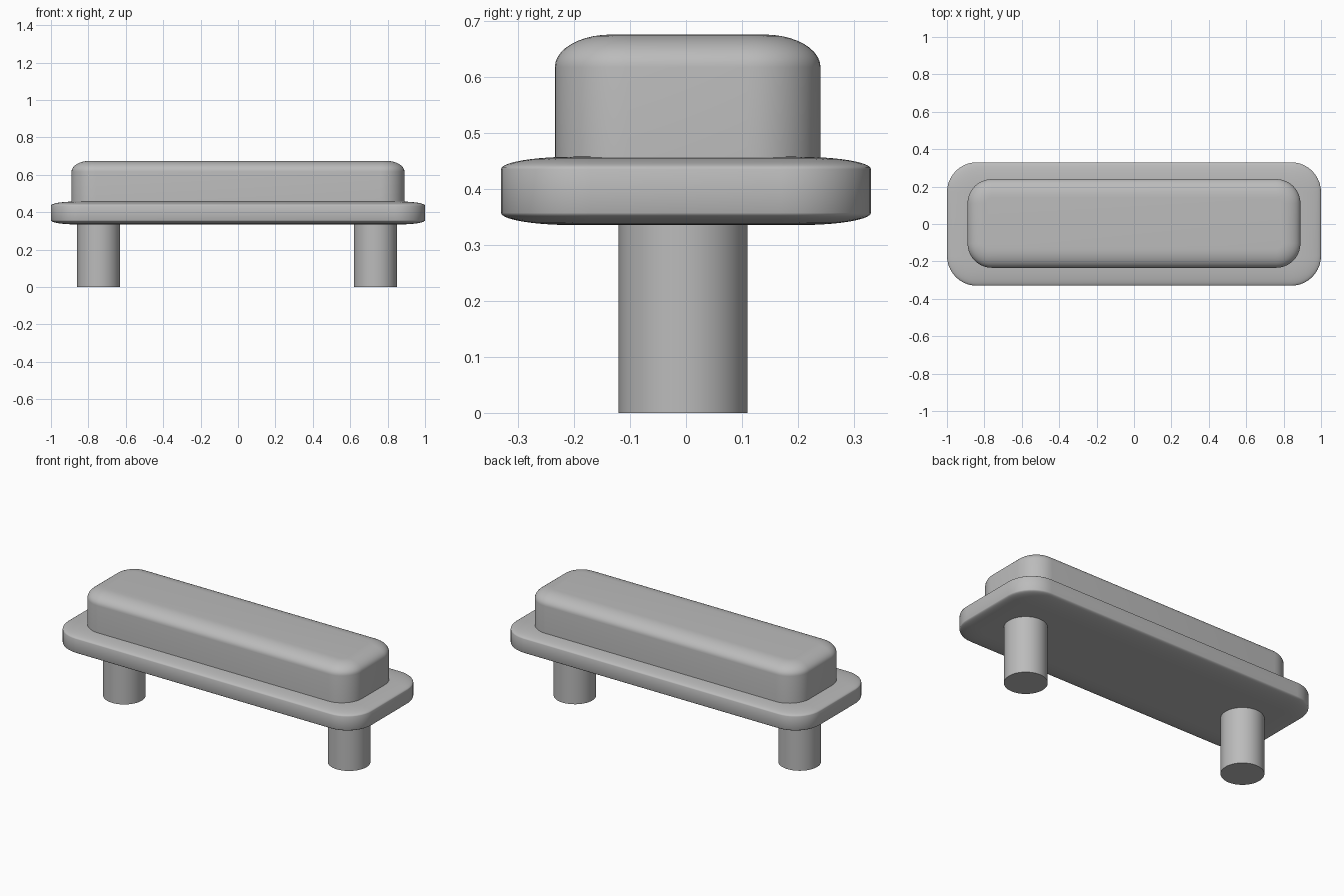
import bpy, bmesh
from math import sin, cos, pi, radians

cube = bpy.data.objects.get("Cube")
if cube:
    bpy.data.objects.remove(cube)

grey = bpy.data.materials.new("light_grey")
grey.use_nodes = True
grey.diffuse_color = (0.5, 0.5, 0.5, 1)
grey.node_tree.nodes["Principled BSDF"].inputs["Base Color"].default_value = (0.5, 0.5, 0.5, 1)


def finish(obj, name):
    obj.name = obj.data.name = name
    obj.data.materials.append(grey)
    bpy.ops.object.select_all(action='DESELECT')
    obj.select_set(True)
    bpy.context.view_layer.objects.active = obj
    bpy.ops.object.shade_smooth_by_angle(angle=radians(35))


def outline(hx, hy, r, steps=10):
    """Rounded rectangle, counter-clockwise."""
    corners = [(1, 1), (-1, 1), (-1, -1), (1, -1)]
    return [(sx * (hx - r) + r * cos(a), sy * (hy - r) + r * sin(a))
            for k, (sx, sy) in enumerate(corners)
            for a in [(k + i / steps) * pi / 2 for i in range(steps + 1)]]


def slab(name, hx, hy, r, profile, cy=0):
    """Stack inset outlines along a profile of (inset, z)."""
    bm = bmesh.new()
    rings = [[bm.verts.new((x, y + cy, z)) for x, y in outline(hx - d, hy - d, r - d)]
             for d, z in profile]
    for a, b in zip(rings, rings[1:]):
        for i in range(len(a)):
            bm.faces.new((a[i - 1], a[i], b[i], b[i - 1]))
    bm.faces.new(rings[-1])
    bm.faces.new(rings[0][::-1])
    mesh = bpy.data.meshes.new(name)
    bm.to_mesh(mesh)
    bm.free()
    obj = bpy.data.objects.new(name, mesh)
    bpy.context.collection.objects.link(obj)
    finish(obj, name)


def rounding(wide, z, tall, steps=10):
    """Elliptical edge from the side wall inwards to the flat face."""
    return [(wide * (1 - cos(t)), z + tall * sin(t))
            for t in [i * pi / 2 / steps for i in range(steps + 1)]]


# Flange plate, rounded above and below
slab("base_plate", 1.0, 0.33, 0.16,
     rounding(0.13, 0.357, -0.022)[::-1] + rounding(0.13, 0.435, 0.022))

# Raised block with a rounded top edge
slab("top_block", 0.89, 0.237, 0.13,
     [(0, 0.43)] + rounding(0.1, 0.617, 0.058), cy=0.003)

# Two round legs
for side, x in (("right", -0.745), ("left", 0.735)):
    bpy.ops.mesh.primitive_cylinder_add(vertices=48, radius=0.115, depth=0.36,
                                        location=(x, -0.005, 0.18))
    finish(bpy.context.object, side + "_leg")
